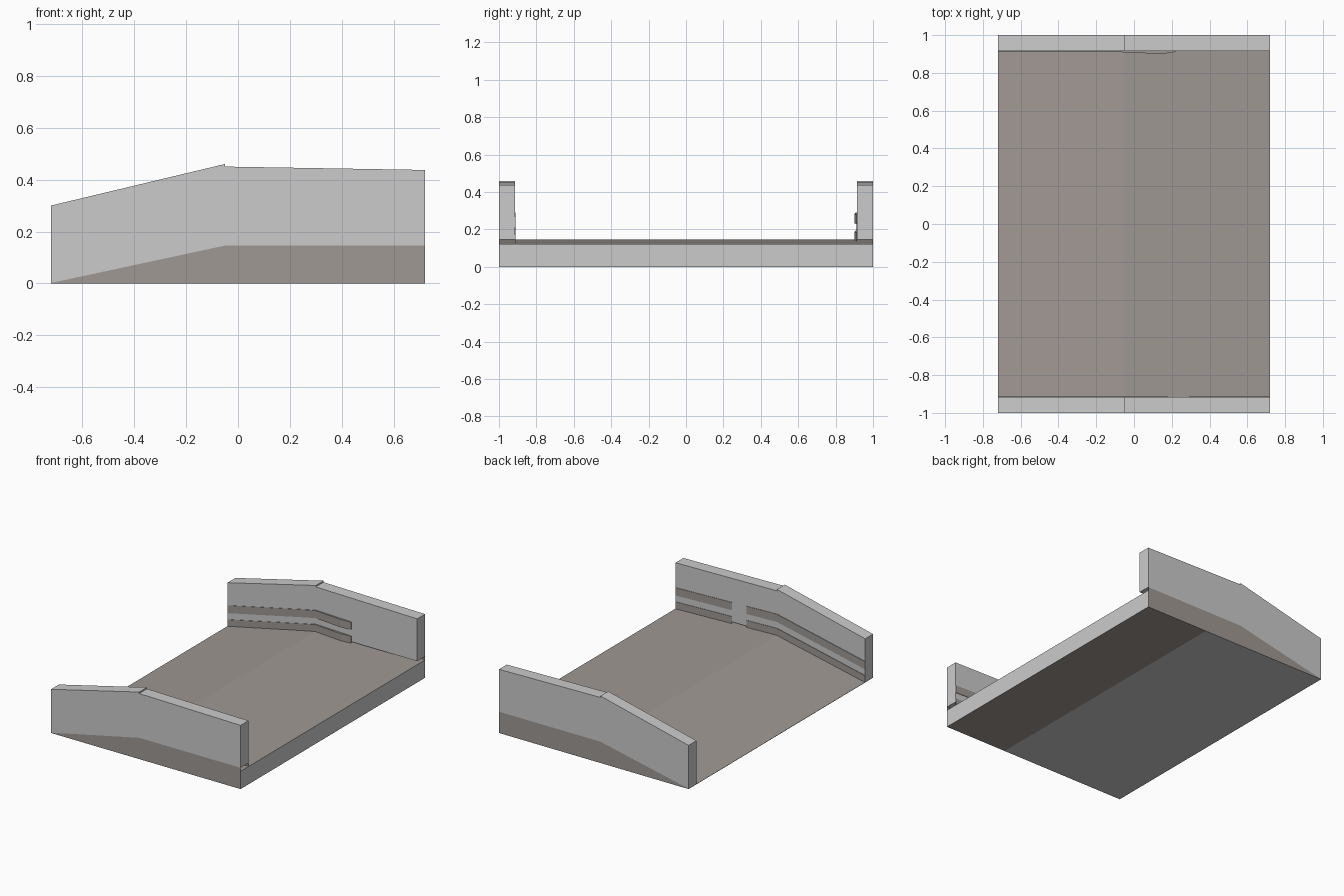
import bpy

if "Cube" in bpy.data.objects:
    bpy.data.objects.remove(bpy.data.objects["Cube"])

X0, XC, X1 = -0.72, -0.05, 0.72   # ramp foot, crest, far end
YI, YO = 0.915, 1.0               # wall inner and outer planes
CREST, END = 0.146, 0.122


def material(name, col):
    m = bpy.data.materials.new(name)
    m.diffuse_color = (*col, 1)
    m.use_nodes = True
    m.node_tree.nodes["Principled BSDF"].inputs["Base Color"].default_value = m.diffuse_color
    return m


grey = material("light_grey_concrete", (0.6, 0.6, 0.6))
brown = material("warm_grey_asphalt", (0.35, 0.315, 0.295))


def add_mesh(name, verts, faces, rule=None):
    me = bpy.data.meshes.new(name)
    me.from_pydata(verts, [], faces)
    me.update()
    me.materials.append(grey)
    me.materials.append(brown)
    for p in me.polygons:
        p.material_index = int(rule(p)) if rule else 0
    ob = bpy.data.objects.new(name, me)
    bpy.context.collection.objects.link(ob)
    return ob


def prism(name, profile, ya, yb, rule=None):
    """Extrude a counter-clockwise x,z profile from ya to yb (ya < yb)."""
    n = len(profile)
    verts = [(x, y, z) for y in (ya, yb) for x, z in profile]
    faces = [tuple(range(n)), tuple(range(2 * n - 1, n - 1, -1))]
    faces += [(i, i + n, (i + 1) % n + n, (i + 1) % n) for i in range(n)]
    return add_mesh(name, verts, faces, rule)


def road_z(x):
    if x < XC:
        return CREST * (x - X0) / (XC - X0)
    return CREST + (END - CREST) * (x - XC) / (X1 - XC)


# road slab: brown top and sides, grey end, partly brown underside
def slab_colour(p):
    if p.normal.z < -0.5:
        return p.center.x > 0.24
    return p.normal.x < 0.9


SPLIT = 0.24
prism("road_slab",
      [(X0, 0), (SPLIT, 0), (X1, 0), (X1, END), (XC, CREST), (X0, 0.002)],
      -YO, YO, slab_colour)

# side walls and the brown skirt that closes the wedge under each
wall = [(X0, 0.002), (XC, CREST), (X1, CREST), (X1, 0.437),
        (XC, 0.45), (XC, 0.46), (X0, 0.30)]
for side, ya, yb, yo in (("front", -YO, -YI, -YO), ("back", YI, YO, YO)):
    prism(side + "_wall", wall, ya, yb)
    tri = [(XC, yo, CREST), (X1, yo, END), (X1, yo, CREST)]
    add_mesh(side + "_wall_skirt", tri, [(0, 1, 2) if yo < 0 else (2, 1, 0)],
             lambda p: True)


# guard strips on the inner wall faces, following the road
def strip(name, path, side, low, high):
    verts, faces = [], []
    for x, depth in path:
        z = road_z(x)
        yw, yf = side * YI, side * (YI - depth)
        verts += [(x, yw, z + low), (x, yf, z + low),
                  (x, yf, z + high), (x, yw, z + high)]
    for i in range(len(path) - 1):
        a, b = 4 * i, 4 * i + 4
        for j in range(3):
            f = (a + j, a + j + 1, b + j + 1, b + j)
            faces.append(f if side > 0 else f[::-1])
    e = len(verts) - 4
    caps = [(3, 2, 1, 0), (e, e + 1, e + 2, e + 3)]
    faces += caps if side > 0 else [c[::-1] for c in caps]
    add_mesh(name, verts, faces, lambda p: True)


T = 0.003
back_path = [(X0, T), (-0.16, T), (XC, 0.006), (0.15, 0.015), (0.22, 0.004)]
for level, low, high in (("lower", 0.0, 0.048), ("upper", 0.092, 0.145)):
    strip("back_strip_" + level, back_path, 1, low, high)
    strip("front_strip_ramp_" + level,
          [(X0, T), (XC, T), (0.18, T)], -1, low, high)
    strip("front_strip_end_" + level, [(0.29, T), (X1, T)], -1, low, high)
